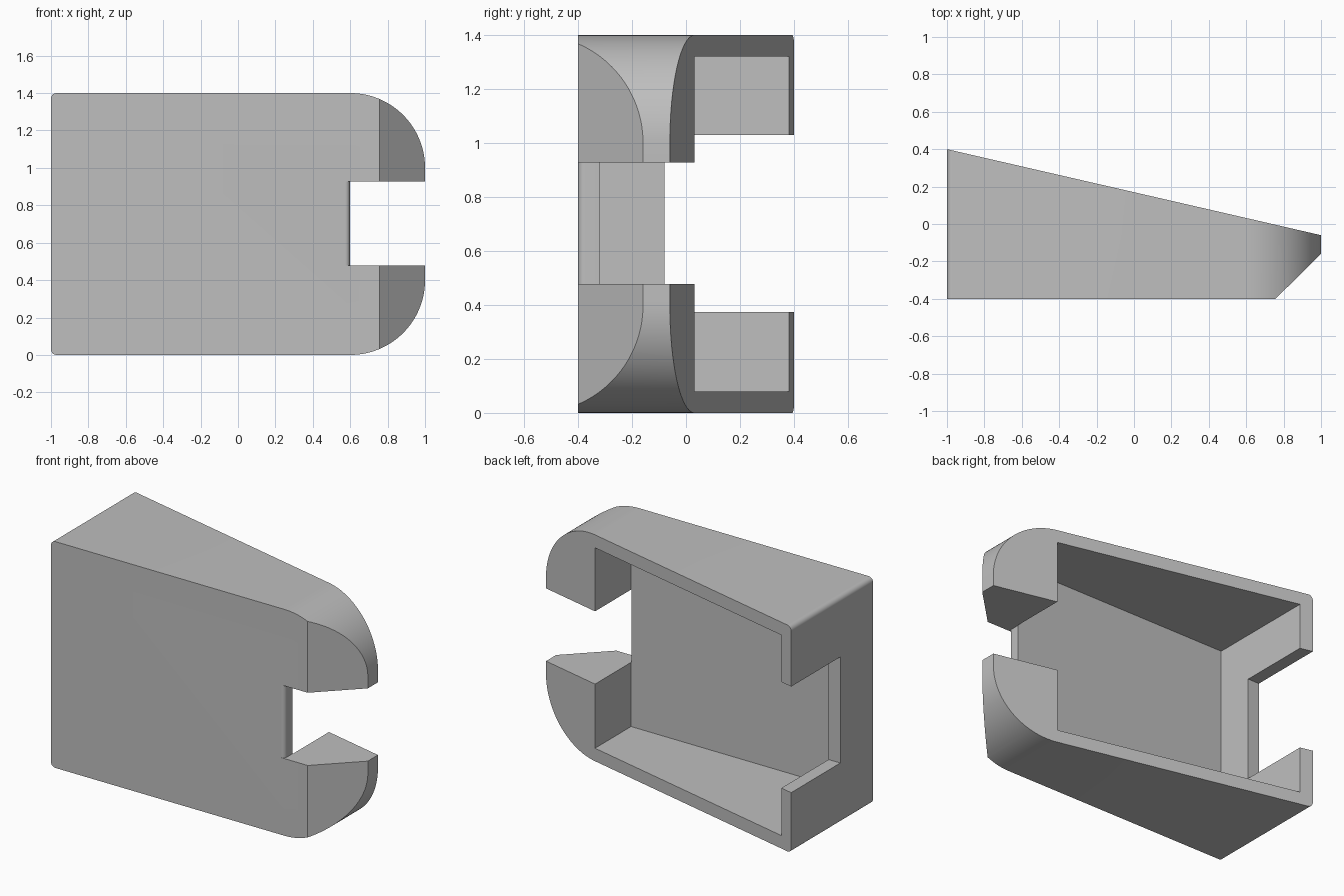
import bpy, bmesh
from math import cos, sin, radians
from mathutils import Vector

if "Cube" in bpy.data.objects:
    bpy.data.objects.remove(bpy.data.objects["Cube"], do_unlink=True)

HEIGHT = 1.4

grey = bpy.data.materials.new("light_grey")
grey.use_nodes = True
colour = (0.52, 0.52, 0.52, 1)
grey.diffuse_color = colour
grey.node_tree.nodes["Principled BSDF"].inputs["Base Color"].default_value = colour


def arc(cx, cy, r, start, end, steps):
    angles = [radians(start + (end - start) * i / steps) for i in range(steps + 1)]
    return [(cx + r * cos(a), cy + r * sin(a)) for a in angles]


def prism(name, points, offset, cuts=()):
    """Extrude a closed outline along offset, then trim it by planes."""
    bm = bmesh.new()
    face = bm.faces.new([bm.verts.new(p) for p in points])
    new = bmesh.ops.extrude_face_region(bm, geom=[face])["geom"]
    bmesh.ops.translate(bm, vec=offset,
                        verts=[v for v in new if isinstance(v, bmesh.types.BMVert)])
    for co, normal in cuts:
        cut = bmesh.ops.bisect_plane(bm, geom=bm.verts[:] + bm.edges[:] + bm.faces[:],
                                     plane_co=co, plane_no=normal, clear_outer=True)
        edges = [e for e in cut["geom_cut"] if isinstance(e, bmesh.types.BMEdge)]
        bmesh.ops.holes_fill(bm, edges=edges)
    bmesh.ops.recalc_face_normals(bm, faces=bm.faces)
    mesh = bpy.data.meshes.new(name)
    bm.to_mesh(mesh)
    bm.free()
    mesh.materials.append(grey)
    obj = bpy.data.objects.new(name, mesh)
    bpy.context.collection.objects.link(obj)
    return obj


def box(name, x0, x1, y0, y1, z0, z1):
    base = [(x0, y0, z0), (x1, y0, z0), (x1, y1, z0), (x0, y1, z0)]
    return prism(name, base, Vector((0, 0, z1 - z0)))


# Rounded block, trimmed by the sloping back and the slanted nose
r, s = 0.4, 0.03
outline = (arc(1 - r, r, r, -90, 0, 32) + arc(1 - r, HEIGHT - r, r, 0, 90, 32)
           + arc(s - 1, HEIGHT - s, s, 90, 180, 8) + arc(s - 1, s, s, 180, 270, 8))
back_slope = (Vector((-1, 0.4, 0)), Vector((0.46, 2, 0)))
nose_slant = (Vector((0.757, -0.4, 0)), Vector((0.241, -0.243, 0)))
housing = prism("housing", [(x, -0.4, z) for x, z in outline],
                Vector((0, 0.9, 0)), [back_slope, nose_slant])

# Pocket open to the back, and a notch through the tall side wall
pocket = box("pocket_cutter", -0.92, 0.6, -0.32, 1, 0.08, HEIGHT - 0.08)
notch = box("notch_cutter", -1.2, -0.85, -0.08, 1, 0.374, 1.03)

# Slot between the two horns, with a rounded lip on the front plate
lip = [(1.2, -0.5), (0.573, -0.5)] + arc(0.573, -0.375, 0.025, -90, 0, 8)
lip += [(0.598, 1), (1.2, 1)]
slot = prism("slot_cutter", [(x, y, 0.477) for x, y in lip], Vector((0, 0, 0.45)))

bpy.context.view_layer.objects.active = housing
housing.select_set(True)
for cutter in (pocket, notch, slot):
    mod = housing.modifiers.new(cutter.name, "BOOLEAN")
    mod.operation = "DIFFERENCE"
    mod.solver = "EXACT"
    mod.object = cutter
    bpy.ops.object.modifier_apply(modifier=mod.name)
    bpy.data.objects.remove(cutter, do_unlink=True)

bpy.ops.object.shade_smooth_by_angle(angle=radians(30))
